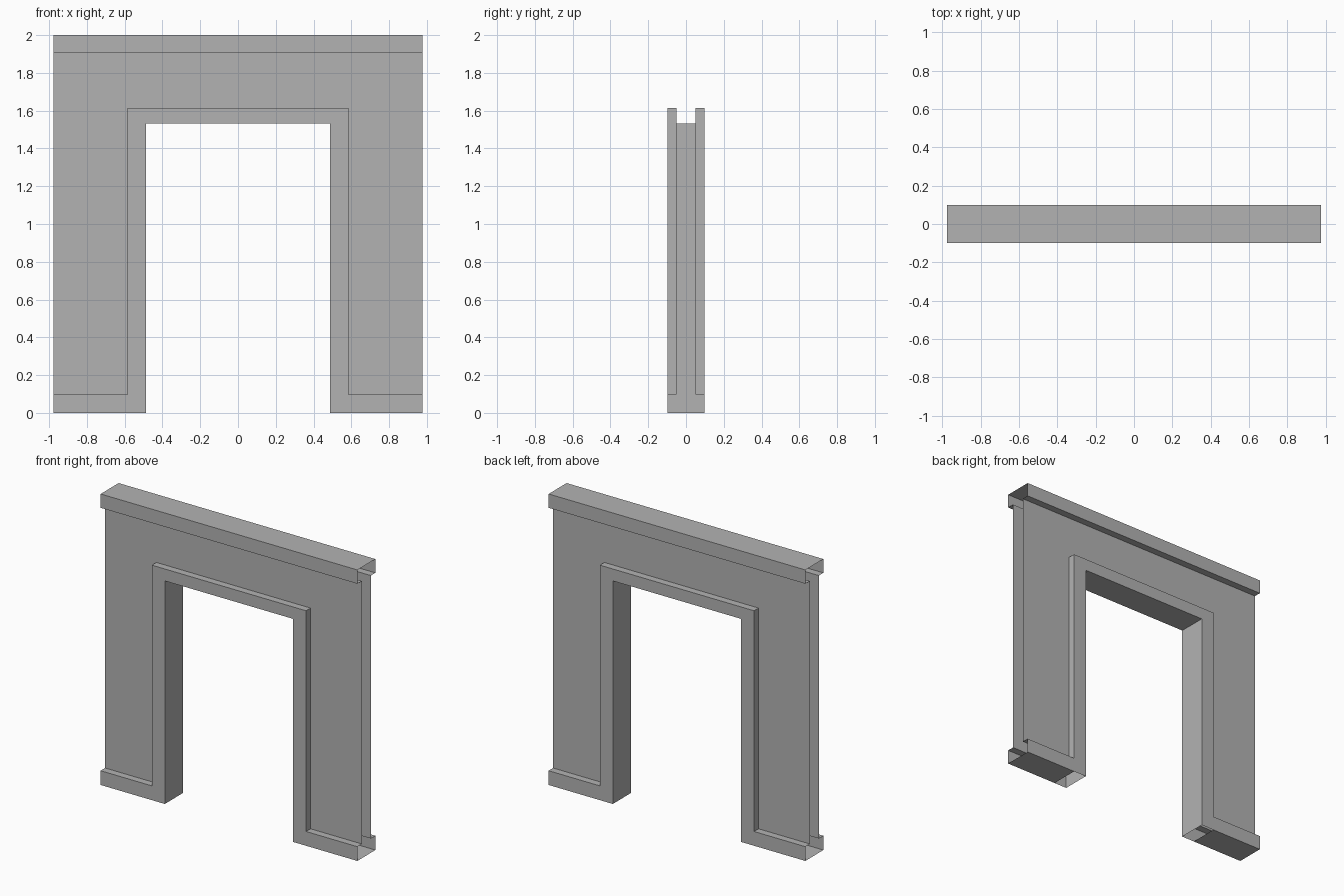
import bpy
import bmesh
from mathutils import Vector

cube = bpy.data.objects.get("Cube")
if cube:
    bpy.data.objects.remove(cube, do_unlink=True)

# Main sizes
HALF = 0.976            # half the wall length
TOP = 2.0
CAP_Z = 1.905           # underside of the coping
BASE_Z = 0.098          # top of the skirting
IN_X, IN_Z = 0.488, 1.533     # doorway opening
OUT_X, OUT_Z = 0.586, 1.615   # outer edge of the door trim
WALL_Y, TRIM_Y = 0.049, 0.098

grey = bpy.data.materials.new("plain_grey")
grey.use_nodes = True
colour = (0.45, 0.45, 0.45, 1)
grey.diffuse_color = colour
grey.node_tree.nodes["Principled BSDF"].inputs["Base Color"].default_value = colour


def make(name, faces):
    """Build one object from a list of polygons."""
    bm = bmesh.new()
    for points in faces:
        bm.faces.new([bm.verts.new(p) for p in points])
    bmesh.ops.remove_doubles(bm, verts=bm.verts, dist=1e-5)
    mesh = bpy.data.meshes.new(name)
    bm.to_mesh(mesh)
    bm.free()
    mesh.materials.append(grey)
    obj = bpy.data.objects.new(name, mesh)
    bpy.context.collection.objects.link(obj)


def sweep(path, offset):
    """Open ribbon of quads: a path carried along an offset."""
    pts, off = [Vector(p) for p in path], Vector(offset)
    return [(a, b, b + off, a + off) for a, b in zip(pts, pts[1:])]


def arch(x, z, foot):
    """Doorway path in x and z, from left foot to right foot."""
    return [(-x, foot), (-x, z), (x, z), (x, foot)]


def at_y(path, y):
    return [(x, y, z) for x, z in path]


# Outlines of the recessed wall and of the raised trim with skirting
wall = arch(OUT_X, OUT_Z, BASE_Z) + [(HALF, BASE_Z), (HALF, CAP_Z),
                                     (-HALF, CAP_Z), (-HALF, BASE_Z)]
step = [(-HALF, BASE_Z)] + arch(OUT_X, OUT_Z, BASE_Z) + [(HALF, BASE_Z)]
trim = arch(IN_X, IN_Z, 0) + [(HALF, 0)] + step[::-1] + [(-HALF, 0)]

# Front and back faces, with the ledge around the trim
for side, sign in (("front", -1), ("back", 1)):
    order = -sign
    make(side + "_wall", [at_y(wall, sign * WALL_Y)[::order]])
    start = -TRIM_Y if sign < 0 else WALL_Y
    ledge = sweep(at_y(step, start), (0, TRIM_Y - WALL_Y, 0))
    make(side + "_trim", [at_y(trim, sign * TRIM_Y)[::order]] + ledge)

# Doorway lining
make("door_lining", sweep(at_y(arch(IN_X, IN_Z, 0), TRIM_Y), (0, -2 * TRIM_Y, 0)))

# Coping along the top, open at both ends
profile = [(WALL_Y, CAP_Z), (TRIM_Y, CAP_Z), (TRIM_Y, TOP),
           (-TRIM_Y, TOP), (-TRIM_Y, CAP_Z), (-WALL_Y, CAP_Z)]
make("coping", sweep([(-HALF, y, z) for y, z in profile], (2 * HALF, 0, 0)))

# Undersides of the skirting
for side, x in (("right", -HALF), ("left", OUT_X)):
    make(side + "_skirting_underside",
         sweep([(x, TRIM_Y, 0), (x + HALF - OUT_X, TRIM_Y, 0)], (0, -2 * TRIM_Y, 0)))
